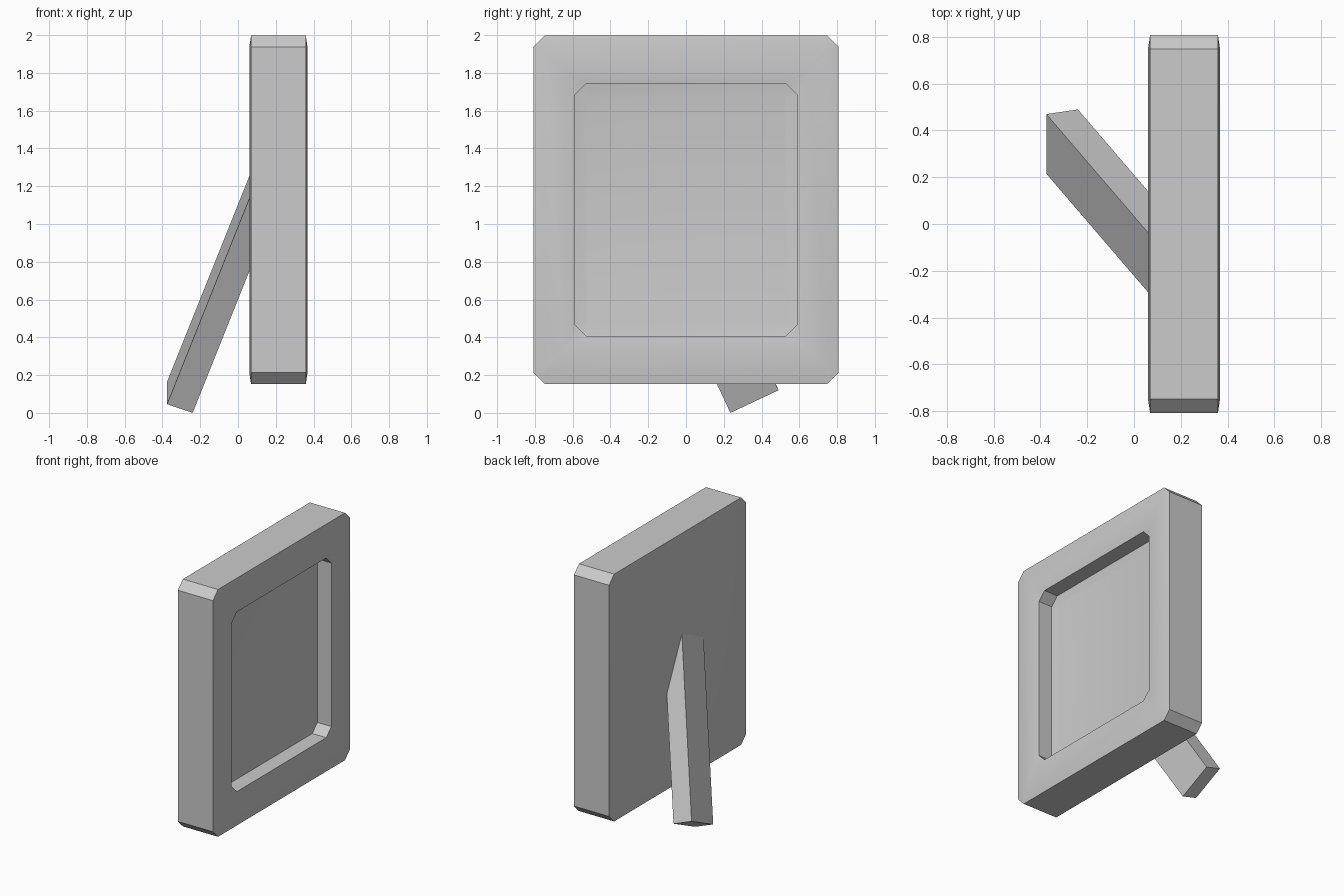
import bpy, bmesh
from mathutils import Vector

if "Cube" in bpy.data.objects:
    bpy.data.objects.remove(bpy.data.objects["Cube"])

CZ = 1.078  # height of the frame centre


def loop(bm, x, hy, hz, c):
    """Rectangle in the yz plane with clipped corners."""
    pts = [(hy, hz - c), (hy - c, hz), (c - hy, hz), (-hy, hz - c),
           (-hy, c - hz), (c - hy, -hz), (hy - c, -hz), (hy, c - hz)]
    return [bm.verts.new((x, y, CZ + z)) for y, z in pts]


def finish(name, bm):
    bmesh.ops.recalc_face_normals(bm, faces=bm.faces)
    me = bpy.data.meshes.new(name)
    bm.to_mesh(me)
    bm.free()
    ob = bpy.data.objects.new(name, me)
    bpy.context.collection.objects.link(ob)
    return ob


# Frame: loops from the back panel, round the rim and into the recess
bm = bmesh.new()
rings = [loop(bm, *r) for r in (
    (0.060, 0.75, 0.862, 0.01),    # back panel
    (0.069, 0.808, 0.922, 0.06),   # back outer edge
    (0.359, 0.808, 0.922, 0.06),   # front outer edge
    (0.368, 0.75, 0.862, 0.01),    # front face, outer
    (0.368, 0.645, 0.73, 0.01),    # front face, inner
    (0.359, 0.587, 0.67, 0.06),    # opening edge
    (0.244, 0.587, 0.67, 0.06),    # recess floor edge
    (0.235, 0.53, 0.605, 0.01),    # recess floor
)]
for a, b in zip(rings, rings[1:]):
    for i in range(8):
        j = (i + 1) % 8
        bm.faces.new((a[i], a[j], b[j], b[i]))
bm.faces.new(rings[0])
bm.faces.new(rings[-1])
frame = finish("picture_frame", bm)
bpy.context.view_layer.objects.active = frame
frame.select_set(True)
bpy.ops.object.shade_smooth_by_angle(angle=0.52)

# Stand leg: slanted bar from the foot up into the back of the frame
foot = Vector((-0.24, 0.235, 0.003))
side = Vector((0, 0.255, 0.12))
thick = Vector((-0.135, -0.02, 0.046))
run = Vector((1, -1.165, 2.5)) * 0.452
bm = bmesh.new()
bmesh.ops.create_cube(bm, size=1)
for v in bm.verts:
    a, b, c = v.co + Vector((0.5, 0.5, 0.5))
    v.co = foot + side * a + thick * b + run * c
finish("stand_leg", bm)
for o in bpy.data.objects:
    o.location.z -= 0.003
